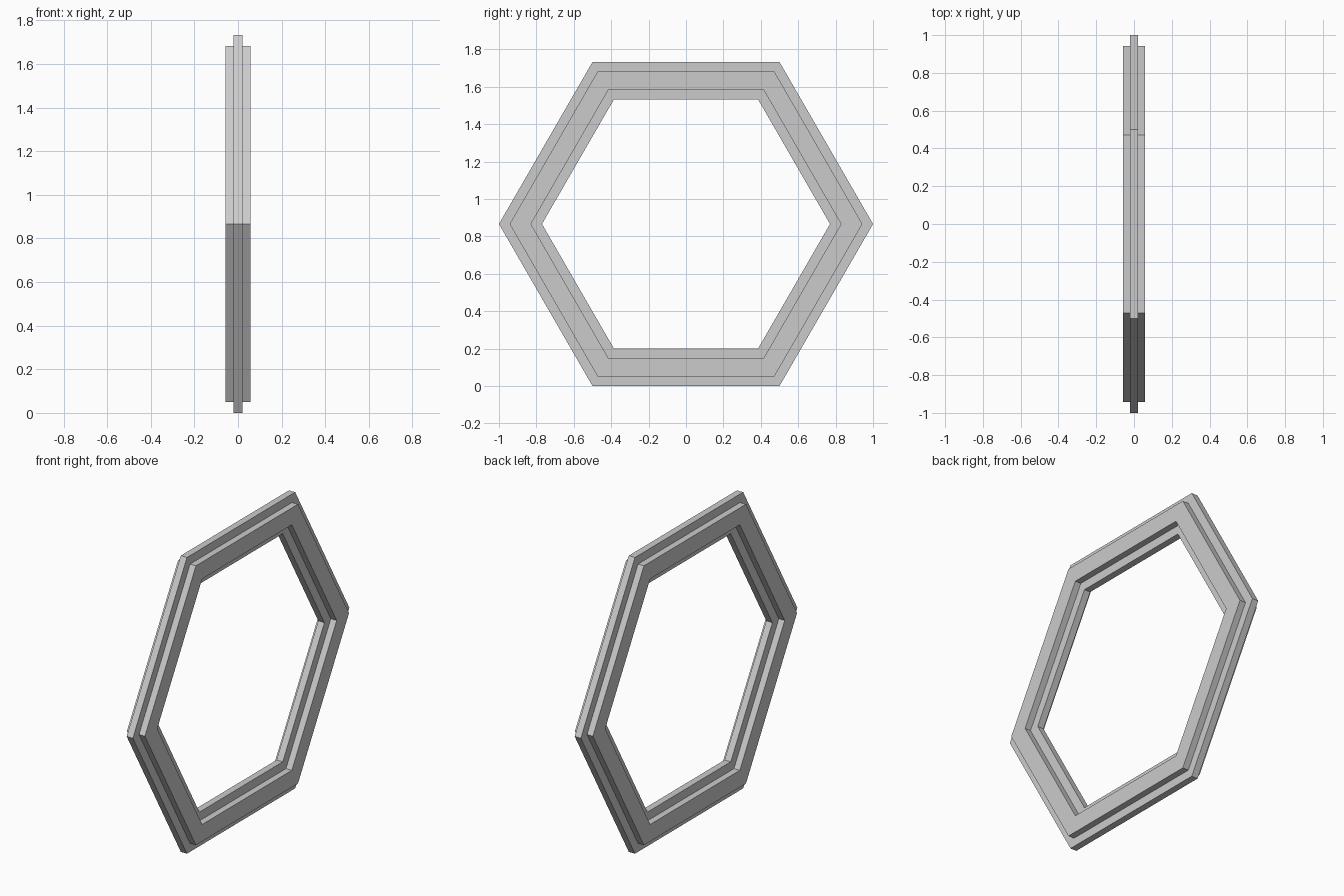
import bpy, bmesh
from math import cos, sin, tau

cube = bpy.data.objects.get("Cube")
if cube:
    bpy.data.objects.remove(cube, do_unlink=True)

SIDES = 6
CENTRE_Z = sin(tau / SIDES)  # rests on its lower flat edge

grey = bpy.data.materials.new("light grey")
grey.use_nodes = True
grey.diffuse_color = (0.6, 0.6, 0.6, 1)
grey.node_tree.nodes["Principled BSDF"].inputs["Base Color"].default_value = grey.diffuse_color

# Stepped cross-section as (corner radius, x): wide band with a thin lip inside and out
LIP, BAND = 0.02, 0.058
half = [(1.0, LIP), (0.943, LIP), (0.943, BAND), (0.829, BAND), (0.829, LIP), (0.77, LIP)]
section = half + [(r, -x) for r, x in reversed(half)]

# Sweep the section around the hexagon
bm = bmesh.new()
rings = []
for i in range(SIDES):
    a = tau * i / SIDES
    rings.append([bm.verts.new((x, r * cos(a), CENTRE_Z + r * sin(a))) for r, x in section])
for i, ring in enumerate(rings):
    following = rings[(i + 1) % SIDES]
    for j in range(len(section)):
        k = (j + 1) % len(section)
        bm.faces.new((ring[j], ring[k], following[k], following[j]))
bmesh.ops.recalc_face_normals(bm, faces=bm.faces)

mesh = bpy.data.meshes.new("hexagonal_frame")
bm.to_mesh(mesh)
bm.free()
mesh.materials.append(grey)
bpy.context.collection.objects.link(bpy.data.objects.new("hexagonal_frame", mesh))
